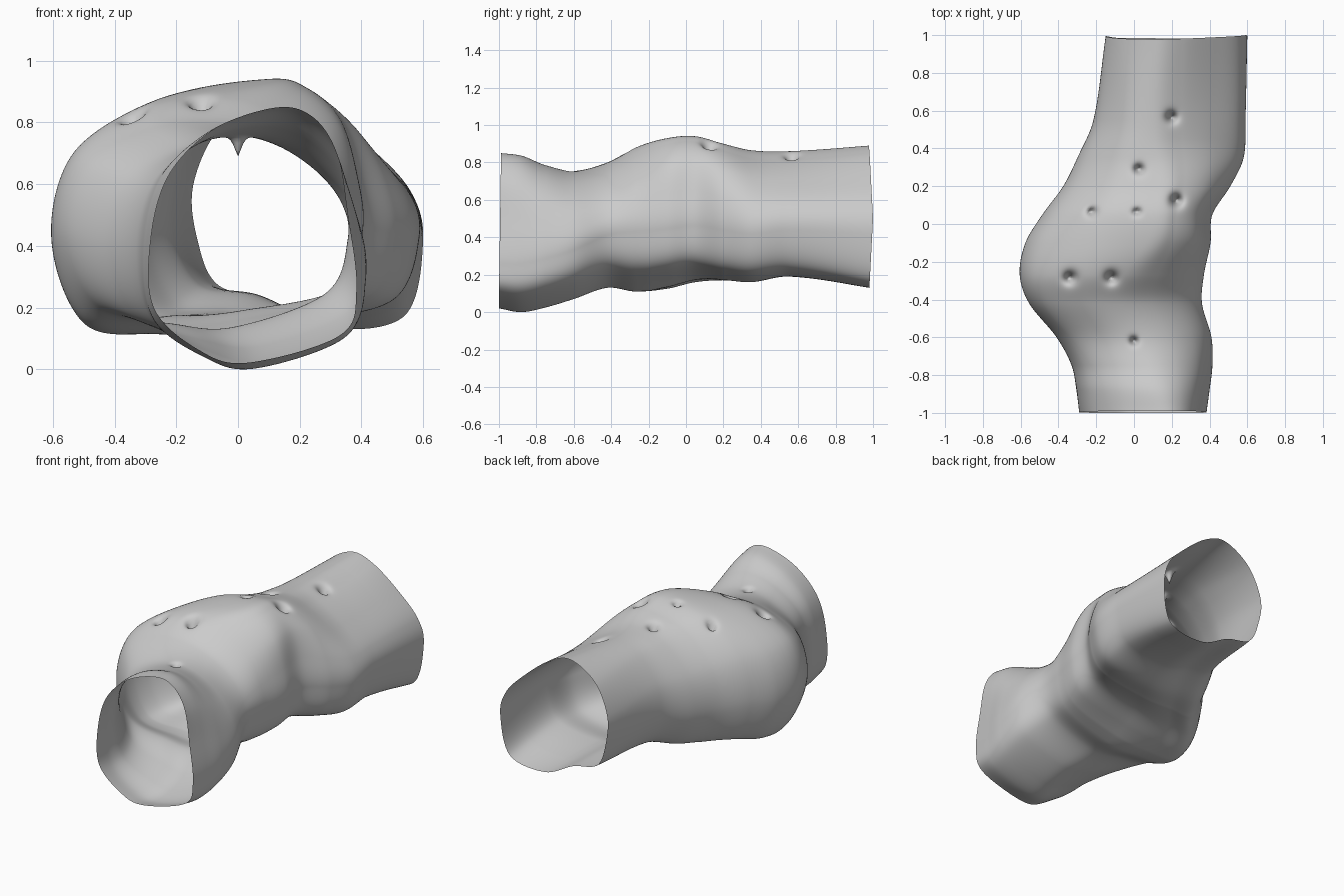
import bpy, math
from mathutils import Vector

if "Cube" in bpy.data.objects:
    bpy.data.objects.remove(bpy.data.objects["Cube"])

NY, NA = 220, 260

# Cross-sections (x, z), clockwise from the ceiling, at a few stations along y
SHAPES = [
    (-1.0, [(.12, .85), (.24, .82), (.32, .70), (.355, .5), (.384, .25), (.33, .1),
            (.03, .01), (-.13, .05), (-.28, .19), (-.29, .42), (-.23, .63), (-.08, .78)]),
    (-.42, [(-.08, .8), (.1, .75), (.25, .65), (.34, .53), (.36, .4), (.29, .23),
            (0, .12), (-.2, .13), (-.45, .19), (-.55, .42), (-.49, .66), (-.28, .78)]),
    (.0, [(.1, .94), (.23, .91), (.34, .81), (.395, .64), (.415, .45), (.34, .25),
          (0, .17), (-.25, .145), (-.44, .16), (-.53, .42), (-.46, .69), (-.22, .88)]),
    (.45, [(.1, .86), (.25, .81), (.41, .71), (.55, .57), (.585, .42), (.5, .22),
           (.2, .165), (0, .21), (-.17, .24), (-.26, .42), (-.23, .63), (-.08, .81)]),
    (1.0, [(.11, .89), (.26, .85), (.43, .72), (.56, .58), (.6, .42), (.54, .18),
           (.3, .14), (.1, .23), (-.07, .28), (-.135, .42), (-.15, .6), (-.06, .79)]),
]

# Tunnel outline per station: y, left x, right x, bottom z, top z
OUTLINE = [
    (-1.0, -.29, .384, .02, .85), (-.88, -.305, .40, .0, .835), (-.75, -.33, .415, .025, .785),
    (-.6, -.41, .41, .07, .755), (-.42, -.555, .36, .13, .80), (-.27, -.605, .37, .11, .88),
    (-.1, -.575, .405, .125, .93), (.05, -.485, .415, .16, .94), (.2, -.375, .51, .17, .90),
    (.35, -.30, .58, .16, .865), (.55, -.215, .59, .19, .86),
    (1.0, -.15, .60, .13, .89),
]

# Stalactite hollows in the roof: x, y, radius
PITS = [(.2, .565, .035), (.025, .29, .032), (.225, .125, .04), (.015, .065, .024),
        (-.225, .065, .028), (-.34, -.285, .038), (-.12, -.285, .038), (0, -.62, .026)]


def hermite(p0, p1, p2, p3, t):
    return .5 * (2 * p1 + (p2 - p0) * t + (2 * p0 - 5 * p1 + 4 * p2 - p3) * t * t
                 + (3 * p1 - p0 - 3 * p2 + p3) * t ** 3)


def closed_loop(points, count):
    n, out = len(points), []
    for i in range(count):
        s = i / count * n
        k = int(s)
        out.append(hermite(*(points[(k + d) % n] for d in (-1, 0, 1, 2)), s - k))
    return out


def station_weights(ys, y):
    """Smooth blend weights of the neighbouring stations (uneven spacing)."""
    last = len(ys) - 1
    k = max(i for i in range(last) if ys[i] <= y + 1e-6)
    h = ys[k + 1] - ys[k]
    t = (y - ys[k]) / h
    w = {i: 0.0 for i in range(max(k - 1, 0), min(k + 2, last) + 1)}
    w[k] += 2 * t ** 3 - 3 * t * t + 1
    w[k + 1] += 3 * t * t - 2 * t ** 3
    for i, basis in ((k, t ** 3 - 2 * t * t + t), (k + 1, t ** 3 - t * t)):
        a, b = max(i - 1, 0), min(i + 1, last)
        slope = basis * h / (ys[b] - ys[a])
        w[b] += slope
        w[a] -= slope
    return w


shape_ys = [s[0] for s in SHAPES]
outline_ys = [r[0] for r in OUTLINE]
loops = [closed_loop([Vector(p) for p in pts], NA) for _, pts in SHAPES]


def section_at(y):
    w = station_weights(shape_ys, y)
    pts = [sum((loops[k][i] * f for k, f in w.items()), Vector((0, 0))) for i in range(NA)]
    x0, x1 = min(p.x for p in pts), max(p.x for p in pts)
    z0, z1 = min(p.y for p in pts), max(p.y for p in pts)
    w = station_weights(outline_ys, y)
    left, right, low, high = (sum(OUTLINE[k][c] * f for k, f in w.items()) for c in range(1, 5))
    return [(left + (p.x - x0) / (x1 - x0) * (right - left),
             low + (p.y - z0) / (z1 - z0) * (high - low)) for p in pts]


# Tunnel shell with open ends
verts, faces = [], []
for j in range(NY + 1):
    y = -1 + 2 * j / NY
    for x, z in section_at(y):
        yy = y
        if y > .8:  # slightly ragged rims
            yy -= (y - .8) / .2 * (.02 * abs(z - .5) / .38 + .01 * max(0, .3 - x))
        elif y < -.8:
            yy += (-.8 - y) / .2 * .015 * max(0, z - .1)
        if z > .6:  # pits pressed into the roof
            for px, py, r in PITS:
                d = math.hypot(x - px, yy - py) / r
                z -= 2.6 * r * math.exp(-1.9 * d ** 1.4)
        verts.append((x, yy, z))
for j in range(NY):
    for i in range(NA):
        a, b = j * NA + i, j * NA + (i + 1) % NA
        faces.append((a, a + NA, b + NA, b))

mesh = bpy.data.meshes.new("cave_tunnel")
mesh.from_pydata(verts, [], faces)
low = min(v.co.z for v in mesh.vertices)
for v in mesh.vertices:
    v.co.z -= low
mesh.shade_smooth()
tunnel = bpy.data.objects.new("cave_tunnel", mesh)
bpy.context.collection.objects.link(tunnel)
